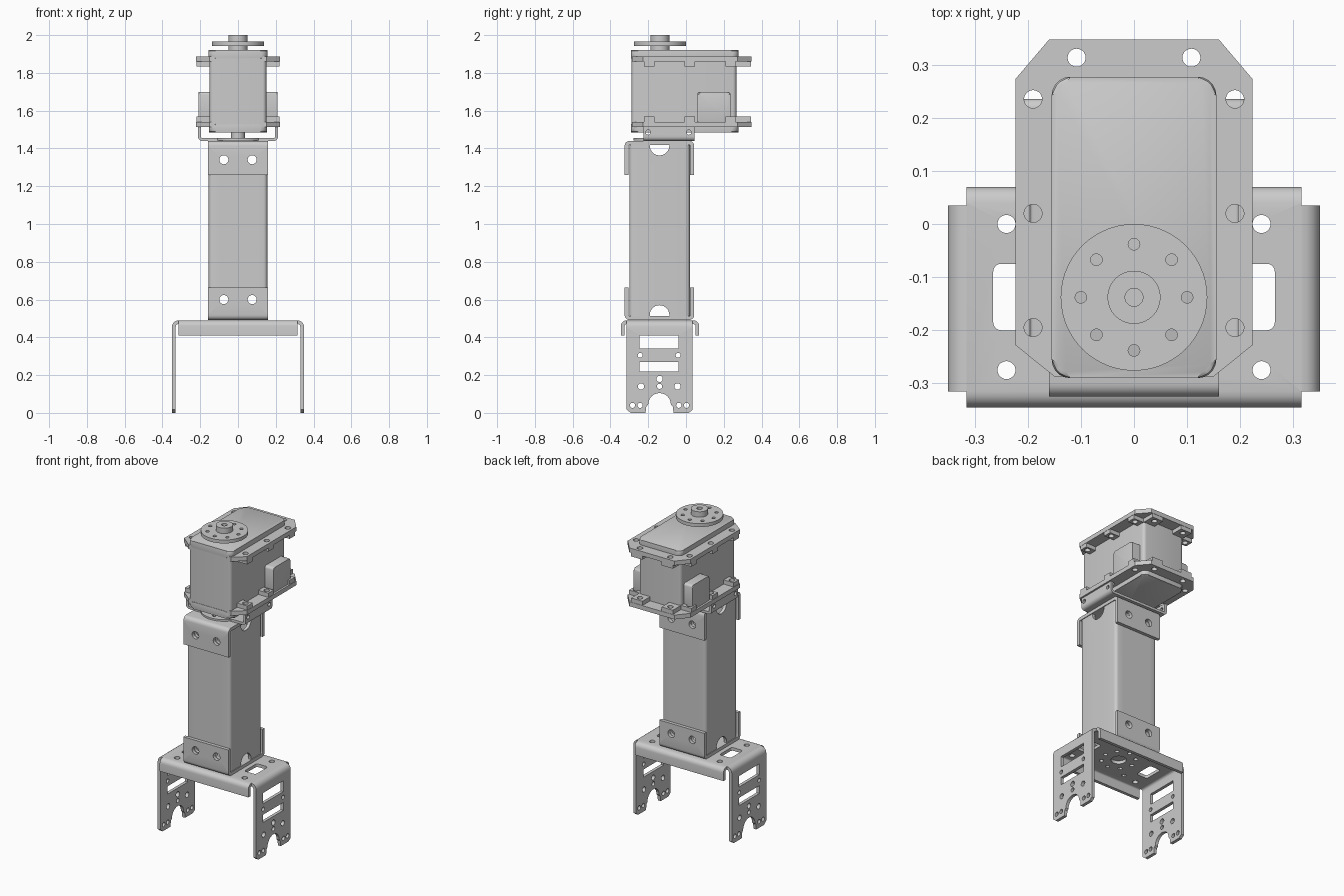
import bpy, bmesh
from math import sin, cos, pi, radians

if "Cube" in bpy.data.objects:
    bpy.data.objects.remove(bpy.data.objects["Cube"])

CY = -0.14  # y of the shared vertical axis


def prism(name, pts, axis, lo, hi, bevel=0):
    """Extrude a 2D outline along x, y or z."""
    place = {'x': lambda u, v, w: (w, u, v), 'y': lambda u, v, w: (u, w, v),
             'z': lambda u, v, w: (u, v, w)}[axis]
    bm = bmesh.new()
    a = [bm.verts.new(place(u, v, lo)) for u, v in pts]
    b = [bm.verts.new(place(u, v, hi)) for u, v in pts]
    n = len(pts)
    caps = [bm.faces.new(a), bm.faces.new(b)]
    for i in range(n):
        j = (i + 1) % n
        bm.faces.new((a[i], a[j], b[j], b[i]))
    if bevel:
        edges = {e for f in caps for e in f.edges}
        bmesh.ops.bevel(bm, geom=list(edges), offset=bevel, segments=2,
                        profile=0.5, affect='EDGES')
    bmesh.ops.recalc_face_normals(bm, faces=bm.faces)
    me = bpy.data.meshes.new(name)
    bm.to_mesh(me)
    bm.free()
    ob = bpy.data.objects.new(name, me)
    bpy.context.collection.objects.link(ob)
    return smooth(ob)


def smooth(ob):
    bpy.ops.object.select_all(action='DESELECT')
    ob.select_set(True)
    bpy.context.view_layer.objects.active = ob
    bpy.ops.object.shade_smooth_by_angle(angle=radians(30))
    return ob


def circle(u, v, r, n=20):
    return [(u + r * cos(2 * pi * i / n), v + r * sin(2 * pi * i / n)) for i in range(n)]


def rect(u0, u1, v0, v1):
    return [(u0, v0), (u1, v0), (u1, v1), (u0, v1)]


def rounded(u0, u1, v0, v1, r, n=5):
    pts = []
    for k, (u, v) in enumerate([(u1 - r, v1 - r), (u0 + r, v1 - r), (u0 + r, v0 + r), (u1 - r, v0 + r)]):
        pts += [(u + r * cos(pi / 2 * (k + i / n)), v + r * sin(pi / 2 * (k + i / n)))
                for i in range(n + 1)]
    return pts


def cut(ob, outlines, axis, lo, hi):
    """Punch each outline through the object."""
    for pts in outlines:
        tool = prism('cutter', pts, axis, lo, hi)
        tool.hide_render = True
        m = ob.modifiers.new('cut', 'BOOLEAN')
        m.operation, m.solver, m.object = 'DIFFERENCE', 'EXACT', tool
        smooth(ob)
        bpy.ops.object.modifier_apply(modifier=m.name)
        bpy.data.objects.remove(tool)
    return smooth(ob)


def bend(edge, base, tip, t, r, side=1, n=5):
    """Outer and inner lines of a sheet bent from a flat base towards tip."""
    s = 1 if base > tip else -1
    arc = lambda q: [(edge - side * (r - q * sin(pi / 2 * i / n)),
                      base - s * (r - q * cos(pi / 2 * i / n))) for i in range(n + 1)]
    return arc(r) + [(edge, tip)], arc(r - t) + [(edge - side * t, tip)]


def l_profile(*args, **kw):
    outer, inner = bend(*args, **kw)
    return outer + inner[::-1]


def u_profile(e0, e1, base, tip, t, r):
    o0, i0 = bend(e0, base, tip, t, r, side=-1)
    o1, i1 = bend(e1, base, tip, t, r)
    return o0[::-1] + o1 + i1[::-1] + i0


# Base bracket: top plate with folded front and back lips
plate = prism('base_bracket_plate', u_profile(-0.345, 0.07, 0.49, 0.41, 0.02, 0.03),
              'x', -0.315, 0.315)
holes = [circle(0, CY, 0.045)]
holes += [circle(0.1 * cos(k * pi / 4), CY + 0.1 * sin(k * pi / 4), 0.013, 12) for k in range(8)]
for s in (-1, 1):
    holes += [circle(s * 0.24, y, 0.017) for y in (0, -0.275)]
    holes += [circle(s * 0.14, y, 0.013, 12) for y in (-0.02, -0.26)]
    holes.append(rounded(min(s * 0.185, s * 0.265), max(s * 0.185, s * 0.265), -0.2, -0.075, 0.015))
cut(plate, holes, 'z', 0.45, 0.6)

# Base bracket legs with slots, screw holes and arched foot
arch = [(CY - 0.08, -0.05), (CY - 0.07, 0.035)]
arch += [(CY - 0.06 * cos(pi * i / 12), 0.045 + 0.06 * sin(pi * i / 12)) for i in range(13)]
arch += [(CY + 0.07, 0.035), (CY + 0.08, -0.05)]
punches = [arch, rect(-0.245, -0.04, 0.34, 0.41), rect(-0.245, -0.04, 0.22, 0.27),
           [(-0.33, 0.03), (-0.33, -0.01), (-0.28, -0.01)],
           [(0.055, 0.03), (0.055, -0.01), (0.0, -0.01)]]
punches += [circle(y, z, r, 14) for y, z, r in (
    (-0.243, 0.305, 0.013), (-0.042, 0.305, 0.013), (CY, 0.18, 0.017), (CY, 0.14, 0.014),
    (-0.238, 0.14, 0.017), (-0.045, 0.14, 0.017), (-0.283, 0.04, 0.014), (-0.243, 0.04, 0.014),
    (-0.038, 0.04, 0.014), (0.003, 0.04, 0.014))]
for s, word in ((1, 'right'), (-1, 'left')):
    leg = prism('base_bracket_leg_' + word,
                l_profile(s * 0.35, 0.49, 0.0, 0.02, 0.035, side=s), 'y', -0.315, 0.035)
    cut(leg, punches, 'x', min(s * 0.3, s * 0.4), max(s * 0.3, s * 0.4))

# Square hollow tube with half-round side notches
tube = prism('tube', rounded(-0.155, 0.155, -0.30, 0.02, 0.02), 'z', 0.51, 1.42)
cut(tube, [rounded(-0.135, 0.135, -0.28, 0.0, 0.012)], 'z', 0.4, 1.5)
cut(tube, [circle(CY, 0.518, 0.052, 28), circle(CY, 1.415, 0.052, 28)], 'x', -0.3, 0.3)
screw_holes = {z: [circle(x, z, 0.024) for x in (-0.075, 0.075)] for z in (0.6, 1.34)}
for z in screw_holes:
    cut(tube, screw_holes[z], 'y', -0.5, 0.2)

# Clamps gripping both ends of the tube
for word, base, tip, z in (('lower', 0.492, 0.665, 0.6), ('upper', 1.44, 1.26, 1.34)):
    clamp = prism(word + '_tube_clamp', u_profile(-0.325, 0.043, base, tip, 0.021, 0.026),
                  'x', -0.16, 0.16)
    cut(clamp, screw_holes[z], 'y', -0.5, 0.2)

# Swivel bracket between tube and motor
ring = [circle(0.1 * cos(k * pi / 4), CY + 0.1 * sin(k * pi / 4), 0.012, 12) for k in range(8)]
swivel = prism('swivel_bracket', u_profile(-0.212, 0.212, 1.44, 1.515, 0.016, 0.022),
               'y', -0.225, 0.045)
cut(swivel, ring, 'z', 1.40, 1.47)
cut(swivel, [circle(y, 1.485, 0.013, 12) for y in (-0.2, 0.015)], 'x', -0.3, 0.3)
disc = prism('swivel_disc', circle(0, CY, 0.138, 40), 'z', 1.443, 1.454)
cut(disc, ring, 'z', 1.40, 1.47)
prism('lower_pivot', circle(0, CY, 0.037, 24), 'z', 1.45, 1.5)

# Motor housing with end caps and side boxes
prism('motor_body', rounded(-0.15, 0.15, -0.288, 0.267, 0.02), 'z', 1.51, 1.89)
prism('motor_top_cap', rounded(-0.155, 0.155, -0.29, 0.277, 0.035), 'z', 1.875, 1.92, 0.01)
prism('motor_bottom_cap', rounded(-0.153, 0.153, -0.29, 0.277, 0.035), 'z', 1.485, 1.53, 0.012)
prism('motor_side_boxes', rounded(0.06, 0.235, 1.53, 1.70, 0.015), 'x', -0.21, 0.21, 0.008)

# Mounting flanges with thick screw tabs
outline = [(0.15, -0.287), (0.223, -0.228), (0.223, 0.273), (0.16, 0.347)]
outline += [(-x, y) for x, y in outline[::-1]]
spots = [(s * x, y) for s in (-1, 1) for x, y in ((0.108, 0.313), (0.19, 0.235), (0.19, 0.02), (0.19, -0.195))]
for word, z0, z1, t0, t1 in (('upper', 1.86, 1.888, 1.835, 1.865), ('lower', 1.513, 1.541, 1.536, 1.568)):
    flange = prism(word + '_flange', outline, 'z', z0, z1)
    cut(flange, [circle(x, y, 0.017) for x, y in spots], 'z', 1.4, 2.0)
    for x, y in spots:
        s = 1 if x > 0 else -1
        if y > 0.3:
            shape = rect(x - 0.04, x + 0.04, 0.262, 0.345)
        else:
            shape = rect(min(s * 0.148, s * 0.221), max(s * 0.148, s * 0.221), y - 0.027, y + 0.027)
        tab = prism(word + '_flange_tab', shape, 'z', t0, t1)
        cut(tab, [circle(x, y, 0.017)], 'z', 1.4, 2.0)

# Output horn: shaft, drilled disc and hub
prism('horn_shaft', circle(0, -0.138, 0.05, 32), 'z', 1.91, 1.945)
horn = prism('horn_disc', circle(0, -0.138, 0.138, 56), 'z', 1.943, 1.965)
cut(horn, [circle(0.1 * cos(k * pi / 4), -0.138 + 0.1 * sin(k * pi / 4), 0.011, 14)
           for k in range(8)], 'z', 1.93, 2.0)
hub = prism('horn_hub', circle(0, -0.138, 0.05, 32), 'z', 1.96, 2.0)
cut(hub, [circle(0, -0.138, 0.017)], 'z', 1.97, 2.1)
